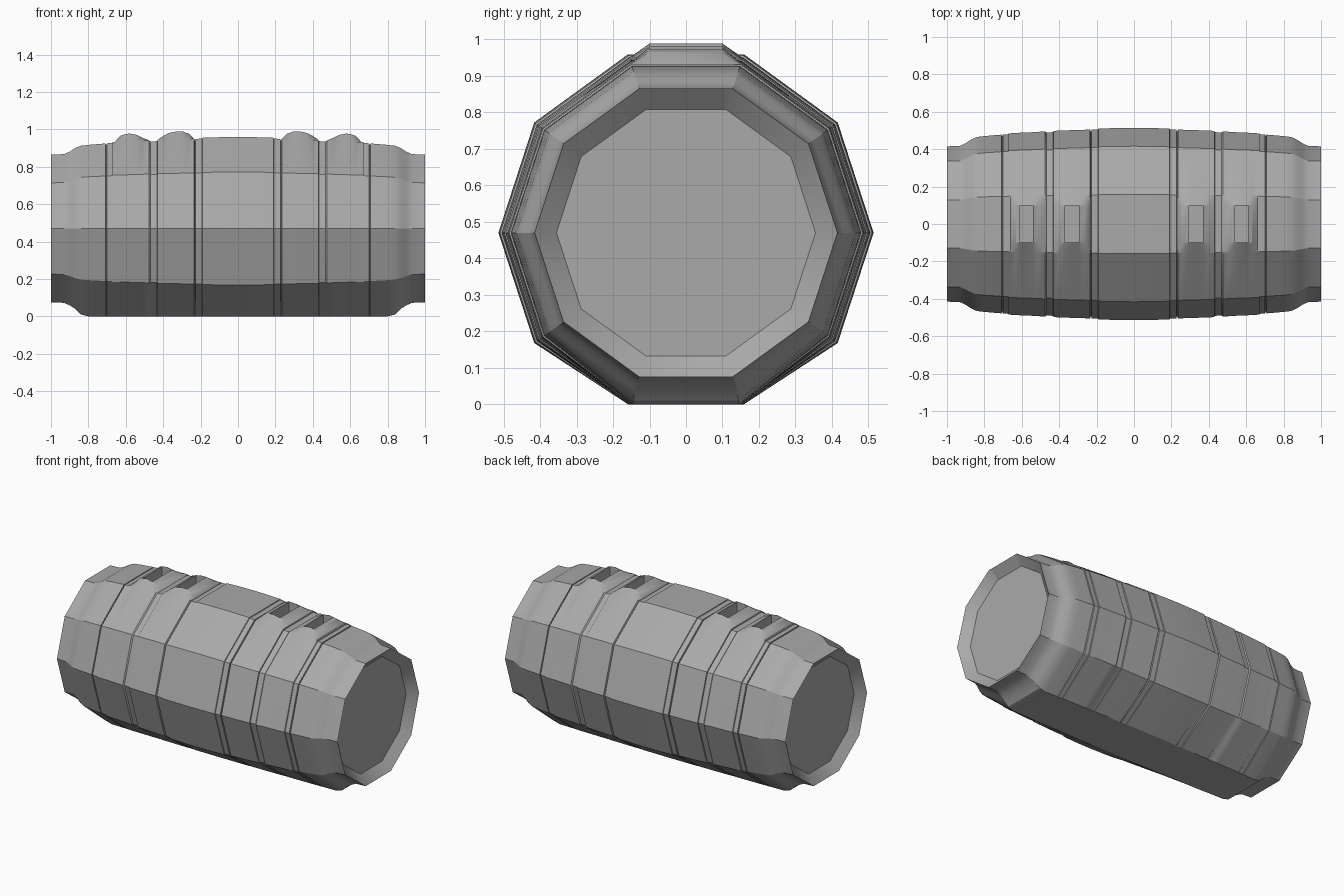
import bpy, bmesh, math

cube = bpy.data.objects.get("Cube")
if cube:
    bpy.data.objects.remove(cube, do_unlink=True)

CZ = 0.47  # height of the barrel axis

# Half profile from the outer rim to the middle: x, radius, height of top ridge
HALF = [
    (1.0, .415, 0), (.93, .418, 0), (.90, .432, 0), (.87, .452, 0), (.84, .465, 0),
    (.80, .470, 0), (.708, .478, 0), (.706, .468, 0), (.703, .468, 0), (.701, .479, 0),
    (.672, .480, 0), (.67, .485, 0), (.66, .485, 0), (.63, .487, .032), (.61, .488, .038),
    (.58, .489, .043), (.54, .491, .033), (.51, .493, .016), (.475, .495, 0),
    (.468, .489, 0), (.432, .491, 0), (.43, .498, 0), (.40, .499, .020),
    (.37, .500, .035), (.33, .502, .041), (.295, .503, .040), (.26, .504, .026),
    (.235, .505, 0), (.231, .495, 0), (.228, .495, 0), (.226, .504, 0),
    (.192, .505, 0), (.19, .510, 0), (.10, .513, 0),
]
SLOTS = [(.54, .61), (.295, .37)]
rows = HALF + [(0, .514, 0)] + [(-x, r, h) for x, r, h in reversed(HALF)]

grey = bpy.data.materials.new("grey")
grey.use_nodes = True
colour = (0.40, 0.40, 0.40, 1)
grey.diffuse_color = colour
grey.node_tree.nodes["Principled BSDF"].inputs["Base Color"].default_value = colour

bm = bmesh.new()


def section(x, r, h):
    """Ten-sided ring with two extra points on the top side for the ridges."""
    pts = []
    for i in range(10):
        a = i * math.tau / 10
        y, z = r * math.cos(a), CZ + r * math.sin(a)
        if i in (7, 8) and r > .46:
            z = 0.0 if r > .466 else 0.01  # flattened underside
        pts.append((x, y, z))
        if i == 2:
            pts += [(x, .1, z + h), (x, -.1, z + h)]
    return [bm.verts.new(p) for p in pts]


def bridge(a, b):
    n = len(a)
    return [bm.faces.new((a[i], b[i], b[(i + 1) % n], a[(i + 1) % n])) for i in range(n)]


# Barrel shell, remembering the ridge faces that carry slots
rings = [section(*row) for row in rows]
slot_faces = {}
for k in range(len(rows) - 1):
    faces = bridge(rings[k], rings[k + 1])
    mid = (rows[k][0] + rows[k + 1][0]) / 2
    for s, (lo, hi) in enumerate(SLOTS):
        if lo < abs(mid) < hi:
            slot_faces.setdefault((s, mid > 0), []).append(faces[3])

# Recessed end caps
for ring, x in ((rings[0], .95), (rings[-1], -.95)):
    inner = section(x, .355, 0)
    bridge(ring, inner)
    bm.faces.new(inner)

# Rectangular slots sunk into the ridges
for faces in slot_faces.values():
    out = bmesh.ops.extrude_face_region(bm, geom=faces)
    for v in out["geom"]:
        if isinstance(v, bmesh.types.BMVert):
            v.co.z = .88
    bmesh.ops.delete(bm, geom=[f for f in faces if f.is_valid], context="FACES")

bmesh.ops.recalc_face_normals(bm, faces=bm.faces)
mesh = bpy.data.meshes.new("barrel")
bm.to_mesh(mesh)
bm.free()
mesh.materials.append(grey)
barrel = bpy.data.objects.new("barrel", mesh)
bpy.context.collection.objects.link(barrel)

bpy.ops.object.select_all(action="DESELECT")
barrel.select_set(True)
bpy.context.view_layer.objects.active = barrel
bpy.ops.object.shade_smooth_by_angle(angle=math.radians(28))
